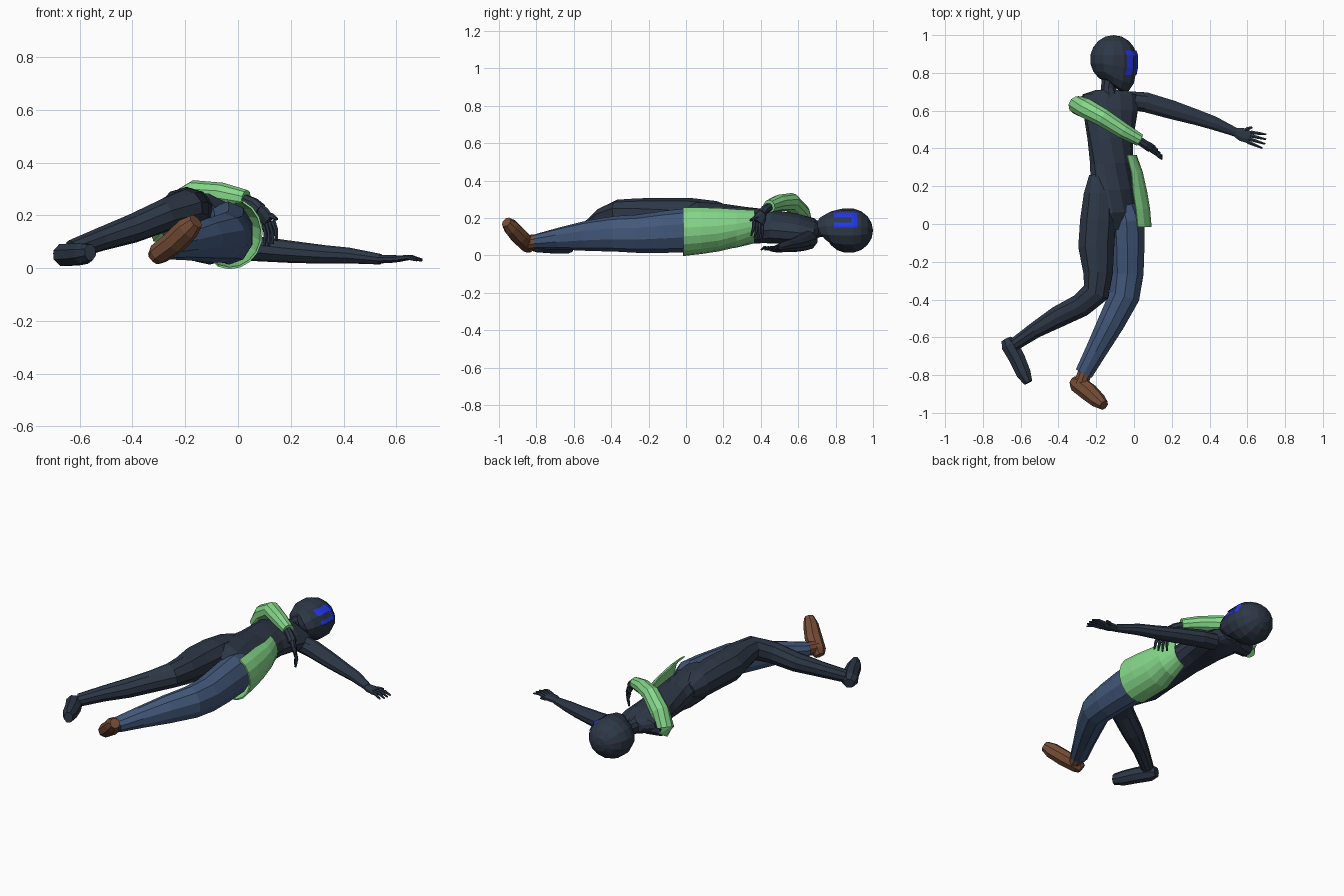
import bpy, bmesh, math
from mathutils import Vector
from mathutils.bvhtree import BVHTree

if "Cube" in bpy.data.objects:
    bpy.data.objects.remove(bpy.data.objects["Cube"])

def material(name, r, g, b):
    m = bpy.data.materials.new(name)
    m.diffuse_color = [((c / 255 + 0.055) / 1.055) ** 2.4 for c in (r, g, b)] + [1]
    m.use_nodes = True
    m.node_tree.nodes["Principled BSDF"].inputs["Base Color"].default_value = m.diffuse_color
    return m

DARK = material("dark slate", 45, 55, 70)
GREEN = material("light green", 134, 216, 138)
DENIM = material("denim blue", 66, 88, 122)
BROWN = material("boot brown", 116, 76, 54)
VISOR = material("visor blue", 36, 56, 232)

def finish(name, bm, mat):
    bmesh.ops.recalc_face_normals(bm, faces=bm.faces)
    me = bpy.data.meshes.new(name)
    bm.to_mesh(me)
    me.materials.append(mat)
    ob = bpy.data.objects.new(name, me)
    bpy.context.collection.objects.link(ob)
    return ob

def loft(name, rings, mat, n=10, ref=(0, 0, 1)):
    """Skin elliptical rings (x, y, z, half width, half depth, roll) along a path."""
    bm = bmesh.new()
    pts = [Vector(r[:3]) for r in rings]
    loops = []
    for i, r in enumerate(rings):
        t = (pts[min(i + 1, len(pts) - 1)] - pts[max(i - 1, 0)]).normalized()
        w = Vector(ref)
        w = (w - t * w.dot(t)).normalized()
        u = t.cross(w)
        k = math.radians(r[5]) if len(r) > 5 else 0
        u, w = u * math.cos(k) + w * math.sin(k), w * math.cos(k) - u * math.sin(k)
        b = r[4] if len(r) > 4 else r[3]
        loops.append([bm.verts.new(pts[i] + u * r[3] * math.cos(a) + w * b * math.sin(a))
                      for a in (2 * math.pi * (j + 0.5) / n for j in range(n))])
    for p, q in zip(loops, loops[1:]):
        for j in range(n):
            bm.faces.new((p[j], p[(j + 1) % n], q[(j + 1) % n], q[j]))
    bm.faces.new(loops[0])
    bm.faces.new(loops[-1])
    return finish(name, bm, mat)

# Torso: shoulders nearly flat, pelvis turned on its side
loft("torso", [(-.125, .71, .135, .08, .035, 15), (-.125, .685, .135, .155, .05, 15),
               (-.125, .60, .14, .15, .075, 15), (-.125, .45, .155, .125, .088, 20),
               (-.12, .32, .16, .12, .092, 30), (-.115, .18, .16, .135, .105, 42),
               (-.105, .06, .16, .14, .105, 50), (-.10, -.03, .16, .09, .07, 50)], DARK, 12)
loft("neck", [(-.13, .66, .14, .055), (-.135, .72, .14, .042), (-.12, .80, .14, .05)], DARK)

# Head: low-poly ball with the chin drawn down towards the chest
bm = bmesh.new()
bmesh.ops.create_uvsphere(bm, u_segments=14, v_segments=9, radius=1)
face_dir = Vector((.88, 0, .47))
for v in bm.verts:
    c = Vector((v.co.x, v.co.z, -v.co.y))
    f = max(0, c.dot(face_dir))
    if c.y < 0:
        c.y += 1.15 * c.y * f
    v.co = Vector((-.108 + .128 * c.x, .872 + .128 * c.y, .132 + .12 * c.z))
bmesh.ops.recalc_face_normals(bm, faces=bm.faces)
tree = BVHTree.FromBMesh(bm)
finish("head", bm, DARK)

# Visor marks: thin plates laid over the face
def plate(name, y0, y1, z0, z1, ny, nz):
    bm = bmesh.new()
    g = []
    for i in range(ny + 1):
        row = []
        for j in range(nz + 1):
            y, z = y0 + (y1 - y0) * i / ny, z0 + (z1 - z0) * j / nz
            hit = tree.ray_cast(Vector((1, y, z)), Vector((-1, 0, 0)))[0]
            row.append(bm.verts.new((hit.x + .006 if hit else -.05, y, z)))
        g.append(row)
    for i in range(ny):
        for j in range(nz):
            bm.faces.new((g[i][j], g[i + 1][j], g[i + 1][j + 1], g[i][j + 1]))
    finish(name, bm, VISOR)

plate("visor_upper_bar", .79, .885, .203, .23, 8, 3)
plate("visor_lower_bar", .79, .885, .15, .176, 8, 3)
plate("visor_bridge", .885, .918, .15, .23, 3, 8)

# Outstretched bare arm on the ground
loft("left_arm", [(-.03, .655, .085, .05, .05), (.06, .645, .075, .055, .048), (.20, .605, .062, .052, .042),
                  (.33, .565, .052, .043, .035), (.42, .535, .048, .038, .03), (.54, .485, .034, .024, .02)], DARK)

# Bent arm across the chest, in a green sleeve
loft("right_sleeve", [(-.29, .645, .115, .035), (-.30, .63, .15, .05), (-.25, .61, .225, .055),
                      (-.16, .56, .285, .05), (-.06, .495, .28, .044), (.03, .445, .262, .035)], GREEN)
loft("right_shoulder", [(-.2, .64, .15, .06), (-.29, .63, .14, .045)], DARK)
loft("right_wrist", [(.0, .46, .267, .024), (.06, .42, .243, .024), (.085, .405, .22, .026)], DARK, 8)

# Hands: palm, four fingers and a thumb
def hand(name, wrist, knuckle, tip, side, normal):
    a, k, t, s = map(Vector, (wrist, knuckle, tip, side))
    loft(name + "_palm", [(*a, .023, .017), (*a.lerp(k, .5), .038, .017), (*k, .036, .013)], DARK, 8, normal)
    for i in range(4):
        o = (i - 1.5) * .018
        base, end = k + s * o, k.lerp(t, 1 - .08 * abs(i - 1.3)) + s * o * 1.4
        mid = base.lerp(end, .5) + Vector(normal) * .008
        loft(f"{name}_finger_{i + 1}", [(*base, .011), (*mid, .009), (*end, .005)], DARK, 6, normal)
    b = a.lerp(k, .4)
    loft(name + "_thumb", [(*b, .014), (*(b.lerp(k, .6) + s * .04), .011),
                           (*(k + s * .055), .006)], DARK, 6, normal)

hand("left_hand", (.53, .488, .034), (.61, .46, .036), (.70, .435, .03), (.3, .95, 0), (0, 0, 1))
hand("right_hand", (.08, .41, .23), (.115, .385, .175), (.125, .375, .085), (.6, -.75, .2), (.7, .6, .35))

# Upper leg, bare, swept back
loft("right_leg", [(-.19, .26, .20, .05, .05), (-.185, .16, .205, .085, .085), (-.19, .02, .215, .10, .092),
                   (-.20, -.12, .215, .10, .092), (-.19, -.26, .225, .082, .08), (-.20, -.36, .23, .075, .068),
                   (-.28, -.43, .20, .065, .062), (-.40, -.49, .15, .06, .055),
                   (-.52, -.56, .11, .045, .045), (-.63, -.635, .07, .036, .038)], DARK)
loft("right_foot", [(-.675, -.61, .045, .03, .03), (-.66, -.64, .05, .048, .045), (-.62, -.71, .052, .046, .045),
                    (-.585, -.79, .055, .042, .042), (-.56, -.84, .06, .025, .032)], DARK, 8)

# Lower leg, in trousers
loft("left_trouser_leg", [(-.06, .10, .14, .08, .10), (-.04, .02, .135, .10, .118), (-.035, -.12, .125, .095, .112),
                          (-.035, -.26, .115, .09, .102), (-.05, -.38, .115, .085, .095),
                          (-.12, -.52, .105, .075, .082), (-.20, -.67, .09, .06, .06),
                          (-.265, -.79, .075, .05, .042)], DENIM)

# Boot: shaft and foot with a flat sole
leg_dir = Vector((-.24, -.43, -.05)).normalized()
loft("left_boot_shaft", [(-.255, -.77, .078, .038), (-.275, -.83, .07, .04), (-.285, -.855, .07, .04)], BROWN)
loft("left_boot_foot", [(-.32, -.835, .035, .028, .03), (-.30, -.845, .055, .042, .048),
                        (-.24, -.89, .10, .046, .05), (-.19, -.935, .15, .046, .042),
                        (-.16, -.96, .178, .03, .028)], BROWN, 8, leg_dir)

# Apron: curved shell around the front of the hips
bm = bmesh.new()
grid = []
for y, cx, cz, rx, rz, a0, a1 in [(-.015, -.03, .132, .12, .132, -112, 66), (.08, -.04, .137, .122, .126, -112, 66),
                                  (.17, -.055, .142, .122, .118, -110, 66), (.27, -.065, .15, .11, .105, -95, 62),
                                  (.365, -.08, .157, .09, .092, -75, 62)]:
    angs = [math.radians(a0 + (a1 - a0) * i / 9) for i in range(10)]
    grid.append([bm.verts.new((cx + rx * math.cos(a), y, cz + rz * math.sin(a))) for a in angs])
for p, q in zip(grid, grid[1:]):
    for j in range(9):
        bm.faces.new((p[j], p[j + 1], q[j + 1], q[j]))
apron = finish("apron", bm, GREEN)
mod = apron.modifiers.new("thickness", 'SOLIDIFY')
mod.thickness = .008
mod.offset = 0
